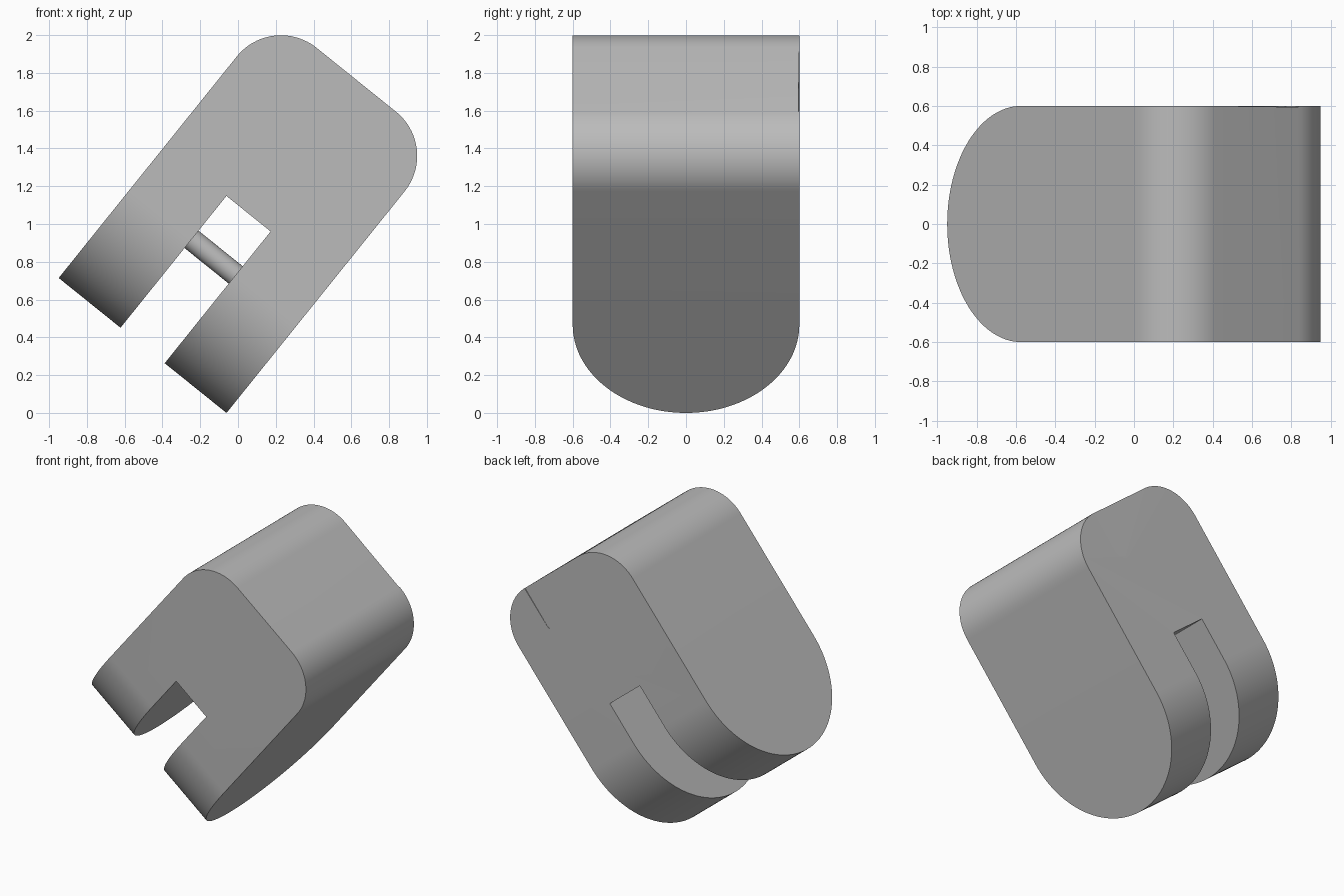
import bpy
import bmesh
from math import cos, sin, pi, radians
from mathutils import Matrix

cube = bpy.data.objects.get("Cube")
if cube:
    bpy.data.objects.remove(cube, do_unlink=True)

# Main sizes, with the part's long axis along local z
WIDTH, DEPTH, LENGTH = 1.14, 1.2, 1.805
SLOT_W, SLOT_H = 0.3, 0.895
CORNER = 0.3
TILT = radians(38.8)
PLACE = Matrix.Translation((-0.505, 0, 0.357)) @ Matrix.Rotation(TILT, 4, 'Y')

grey = bpy.data.materials.new("plain grey")
grey.use_nodes = True
colour = (0.5, 0.5, 0.5, 1)
grey.diffuse_color = colour
grey.node_tree.nodes["Principled BSDF"].inputs["Base Color"].default_value = colour


def arc(cx, cz, r, start, end, n):
    return [(cx + r * cos(a), cz + r * sin(a))
            for a in (radians(start + (end - start) * i / n) for i in range(n + 1))]


def finish(name, bm):
    bmesh.ops.recalc_face_normals(bm, faces=bm.faces)
    mesh = bpy.data.meshes.new(name)
    bm.to_mesh(mesh)
    bm.free()
    mesh.materials.append(grey)
    obj = bpy.data.objects.new(name, mesh)
    bpy.context.collection.objects.link(obj)
    return obj


def prism(name, near, far):
    """Solid between two matching outlines."""
    bm = bmesh.new()
    a = [bm.verts.new(p) for p in near]
    b = [bm.verts.new(p) for p in far]
    bm.faces.new(a)
    bm.faces.new(b)
    for i in range(len(a)):
        j = (i + 1) % len(a)
        bm.faces.new((a[i], a[j], b[j], b[i]))
    return finish(name, bm)


def activate(obj):
    bpy.ops.object.select_all(action='DESELECT')
    obj.select_set(True)
    bpy.context.view_layer.objects.active = obj


def boolean(obj, cutter, operation):
    cutter.hide_render = True
    mod = obj.modifiers.new("cut", 'BOOLEAN')
    mod.operation, mod.object, mod.solver = operation, cutter, 'EXACT'
    activate(obj)
    bpy.ops.object.modifier_apply(modifier=mod.name)
    bpy.data.objects.remove(cutter, do_unlink=True)


# Fork body: slotted outline with two rounded top corners
half, slot = WIDTH / 2, SLOT_W / 2
cx, cz = half - CORNER, LENGTH - CORNER
outline = [(slot, SLOT_H), (slot, -0.1), (half, -0.1)]
outline += arc(cx, cz, CORNER, 0, 90, 24) + arc(-cx, cz, CORNER, 90, 180, 24)
outline += [(-half, -0.1), (-slot, -0.1), (-slot, SLOT_H)]
body = prism("fork_body", [(x, -0.8, z) for x, z in outline],
             [(x, 0.8, z) for x, z in outline])

# Half-round lower end, shaped across the depth
r = DEPTH / 2
side = arc(0, r, r, 180, 360, 64) + [(r, 2), (-r, 2)]
boolean(body, prism("round_end_cutter", [(-1, y, z) for y, z in side],
                    [(1, y, z) for y, z in side]), 'INTERSECT')

# Very shallow sloping recess at the top of the back face
hook = arc(0.21, 1.53, 0.06, 0, -100, 8)
patch = [(0.27, 1.9)] + hook + [(-0.42, 1.9)]


def recess_y(x, z):
    depth = 0.57 * (x - 0.2) + 0.82 * (z - 1.47)
    return r - 0.018 * depth


boolean(body, prism("recess_cutter", [(x, recess_y(x, z), z) for x, z in patch],
                    [(x, 0.7, z) for x, z in patch]), 'DIFFERENCE')

# Cross pin between the two arms
bm = bmesh.new()
bmesh.ops.create_cone(bm, cap_ends=True, segments=48, radius1=0.059, radius2=0.059,
                      depth=SLOT_W + 0.04,
                      matrix=Matrix.Translation((0, 0, r)) @ Matrix.Rotation(pi / 2, 4, 'Y'))
pin = finish("cross_pin", bm)

# Lean both parts and keep the edges crisp
for obj in (body, pin):
    obj.data.transform(PLACE)
    activate(obj)
    bpy.ops.object.shade_smooth_by_angle(angle=radians(30))
